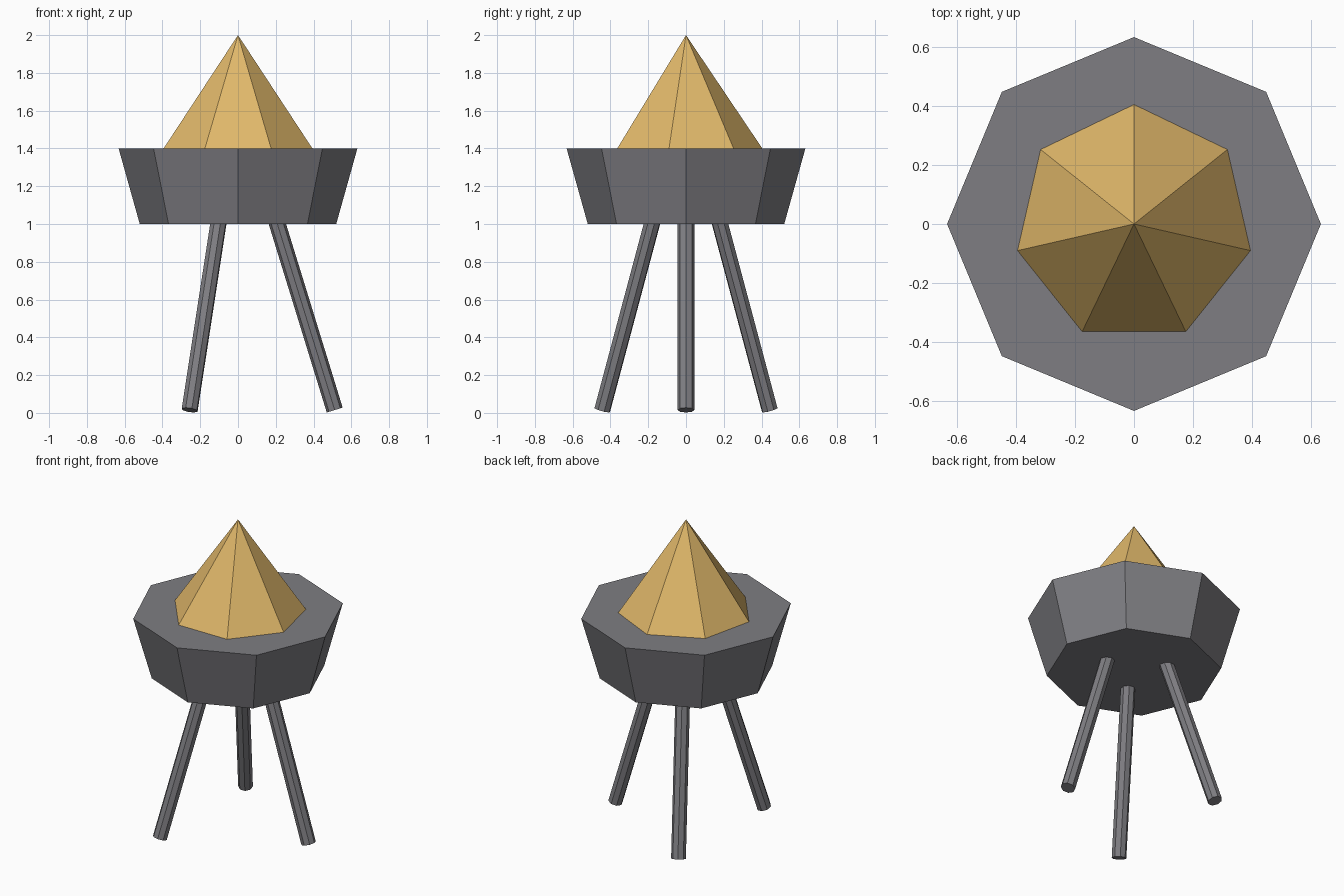
import bpy, bmesh
from math import cos, sin, pi
from mathutils import Vector, Matrix

cube = bpy.data.objects.get("Cube")
if cube:
    bpy.data.objects.remove(cube, do_unlink=True)


def material(name, rgb):
    mat = bpy.data.materials.new(name)
    mat.use_nodes = True
    mat.diffuse_color = (*rgb, 1)
    mat.node_tree.nodes["Principled BSDF"].inputs["Base Color"].default_value = (*rgb, 1)
    return mat


def frustum(name, sides, start, bottom_r, top_r, bottom, top, mat):
    """Flat-faced tapered prism between two points; top_r 0 gives a pyramid."""
    bottom, top = Vector(bottom), Vector(top)
    axis = top - bottom
    # Keep the cross-section's second direction horizontal
    up = axis.normalized()
    side = up.cross(Vector((cos(start), sin(start), 0))).normalized()
    front = side.cross(up)
    bm = bmesh.new()

    def ring(centre, r):
        return [bm.verts.new(centre + r * (cos(a) * front + sin(a) * side))
                for a in (2 * pi * i / sides for i in range(sides))]

    low = ring(bottom, bottom_r)
    bm.faces.new(low[::-1])
    if top_r:
        high = ring(top, top_r)
        bm.faces.new(high)
    else:
        tip = bm.verts.new(top)
    for i in range(sides):
        j = (i + 1) % sides
        upper = (high[j], high[i]) if top_r else (tip,)
        bm.faces.new((low[i], low[j], *upper))
    bmesh.ops.recalc_face_normals(bm, faces=bm.faces)
    mesh = bpy.data.meshes.new(name)
    bm.to_mesh(mesh)
    bm.free()
    mesh.materials.append(mat)
    obj = bpy.data.objects.new(name, mesh)
    bpy.context.collection.objects.link(obj)
    return obj


grey = material("iron grey", (0.21, 0.208, 0.225))
gold = material("warm gold", (0.75, 0.48, 0.145))

# Octagonal bowl and seven-sided flame
frustum("bowl", 8, 0, 0.52, 0.632, (0, 0, 1), (0, 0, 1.4), grey)
frustum("flame", 7, pi / 2, 0.404, 0, (0, 0, 1.4), (0, 0, 2), gold)

# Three splayed legs, their tops sunk into the bowl
for i, label in enumerate(("left", "back_right", "front_right")):
    angle = 2 * pi * i / 3
    turn = Matrix.Rotation(angle, 3, "Z")
    frustum(label + "_leg", 8, angle, 0.044, 0.044,
            turn @ Vector((0.512, 0, 0.015)), turn @ Vector((0.19, 0, 1.06)), grey)
